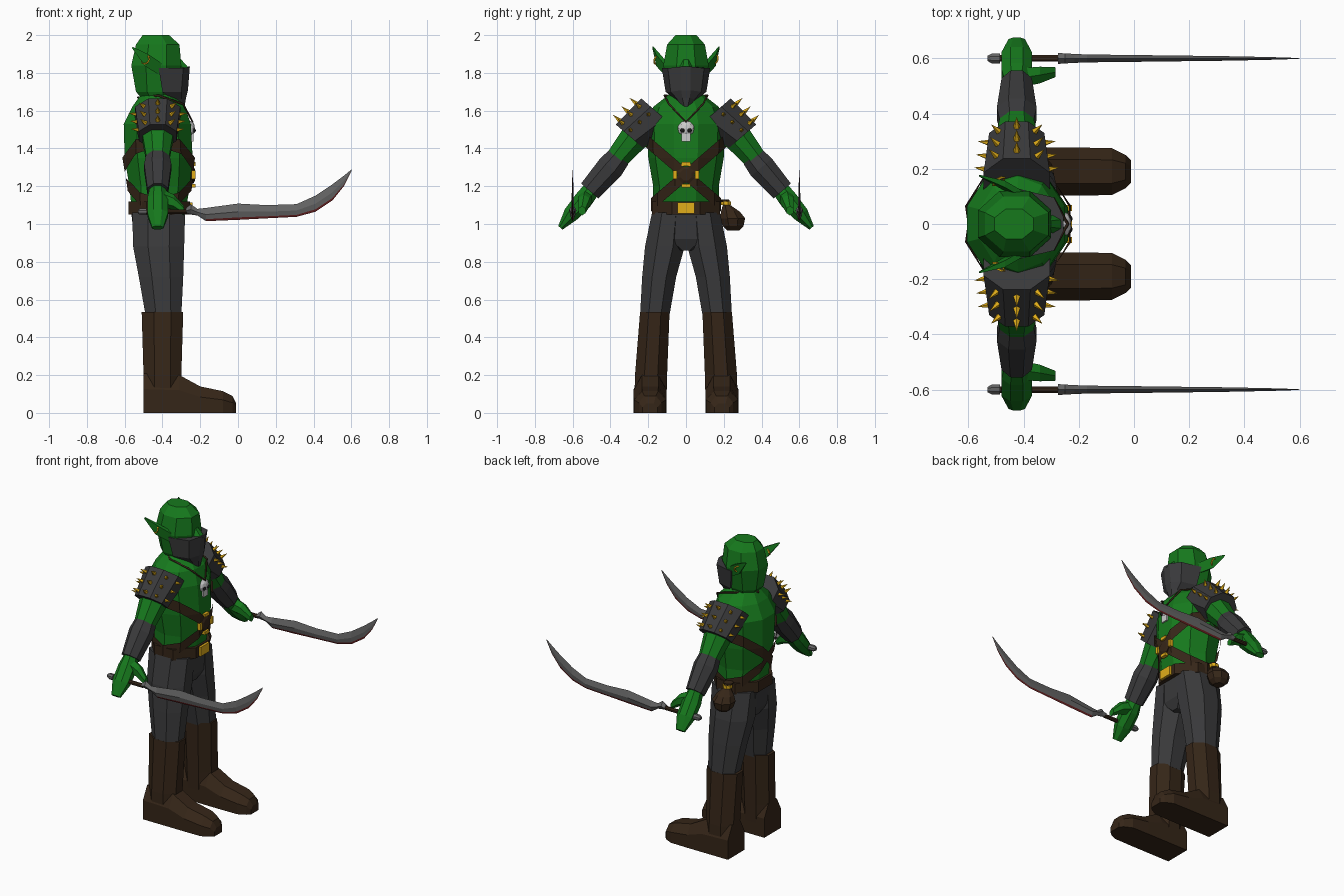
import bpy, bmesh
from math import sin, cos, pi, radians
from mathutils import Vector as V, Matrix

if "Cube" in bpy.data.objects:
    bpy.data.objects.remove(bpy.data.objects["Cube"])

def material(name, r, g, b):
    m = bpy.data.materials.new(name)
    m.diffuse_color = (r, g, b, 1)
    m.use_nodes = True
    m.node_tree.nodes["Principled BSDF"].inputs["Base Color"].default_value = m.diffuse_color
    return m

GREEN = material("green_skin", .008, .19, .012)
CLOTH = material("dark_cloth", .042, .042, .044)
BROWN = material("brown_leather", .036, .019, .009)
GOLD = material("gold", .75, .42, .01)
STEEL = material("steel", .13, .13, .13)
RED = material("red_edge", .14, .015, .015)
BONE = material("bone", .65, .65, .65)
BLACK = material("black", .01, .01, .01)
X, Y, Z = V((1, 0, 0)), V((0, 1, 0)), V((0, 0, 1))
CX = -.425

def finish(name, bm, mat):
    bmesh.ops.recalc_face_normals(bm, faces=bm.faces)
    me = bpy.data.meshes.new(name)
    bm.to_mesh(me)
    bm.free()
    me.materials.append(mat)
    ob = bpy.data.objects.new(name, me)
    bpy.context.collection.objects.link(ob)
    return ob

def ring(c, u, v, a, b, n=8):
    # polygon whose flats touch the given half sizes
    k = 1 / cos(pi / n)
    return [V(c) + u * (a * k * cos(t)) + v * (b * k * sin(t))
            for t in [(i + .5) * 2 * pi / n for i in range(n)]]

def level(z, x0, x1, w, y=0, e=0, n=8):
    return ring(((x0 + x1) / 2, y, z), X, Y, (x1 - x0) / 2 + e, w + e, n)

def loft_bm(rings):
    bm = bmesh.new()
    rs = [[bm.verts.new(p) for p in r] for r in rings]
    n = len(rs[0])
    for a, b in zip(rs, rs[1:]):
        for i in range(n):
            bm.faces.new((a[i], a[(i + 1) % n], b[(i + 1) % n], b[i]))
    bm.faces.new(rs[0])
    bm.faces.new(rs[-1])
    return bm

def loft(name, rings, mat):
    return finish(name, loft_bm(rings), mat)

def box(name, c, size, mat, rot=0):
    bm = bmesh.new()
    bmesh.ops.create_cube(bm, size=1, matrix=Matrix.Translation(c) @ Matrix.Rotation(rot, 4, 'X') @ Matrix.Diagonal((*size, 1)))
    return finish(name, bm, mat)

def ball(name, c, size, mat):
    bm = bmesh.new()
    bmesh.ops.create_icosphere(bm, subdivisions=2, radius=1, matrix=Matrix.Translation(c) @ Matrix.Diagonal((*size, 1)))
    return finish(name, bm, mat)

# torso
TORSO = [(1.05, -.56, -.28, .165), (1.2, -.575, -.255, .165), (1.35, -.60, -.24, .19),
         (1.53, -.605, -.25, .2), (1.62, -.56, -.28, .165), (1.69, -.51, -.34, .08)]
loft("torso", [level(*r, n=10) for r in TORSO], GREEN)

# crossed straps cut from a slightly larger torso
for s in (1, -1):
    bm = loft_bm([level(*r, e=.012, n=10) for r in TORSO])
    nrm = V((0, s * .65, .76))
    for d in (1, -1):
        bmesh.ops.bisect_plane(bm, geom=bm.verts[:] + bm.edges[:] + bm.faces[:],
                               plane_co=V((0, 0, 1.26)) + nrm * .027 * d, plane_no=nrm * d, clear_outer=True)
    finish("chest_strap", bm, BROWN)
loft("strap_boss", [ring((x, 0, 1.26), Y, Z, r, r) for x, r in ((-.26, .045), (-.235, .045), (-.228, .03))], BROWN)
for i in range(4):
    a = i * pi / 2
    box("boss_stud", (-.236, .058 * cos(a), 1.26 + .058 * sin(a)), (.022, .02, .045), GOLD, a)

# belt and buckle
loft("belt", [level(z, -.58, -.255, .18) for z in (1.05, 1.12)], BROWN)
box("buckle", (-.255, 0, 1.085), (.03, .09, .06), GOLD)

# pouch
loft("pouch", [ring((-.45, y, z), X, Y, r, r) for z, y, r in
     ((.965, .25, .03), (.99, .25, .055), (1.03, .247, .066), (1.065, .235, .05), (1.1, .215, .02), (1.13, .2, .028))], BROWN)
loft("pouch_tie", [ring((-.45, .21, z), X, Y, .027, .027) for z in (1.1, 1.12)], GOLD)

# hips
loft("hips", [level(.86, -.52, -.32, .05), level(.92, -.55, -.29, .2), level(1.06, -.565, -.28, .172)], CLOTH)

# head
loft("head", [level(1.63, -.48, -.36, .06), level(1.70, -.54, -.34, .095), level(1.84, -.565, -.30, .12),
              level(1.95, -.54, -.31, .1), level(2.0, -.505, -.365, .055)], GREEN)
loft("nose", [ring((-.32, 0, 1.87), X, Y, .02, .02, 6), ring((-.29, 0, 1.82), X, Y, .035, .03, 6)], GREEN)

# face mask
def mask_ring(z, back, side, cheek, front, tip):
    return [V((back, -side, z)), V((cheek, -side * .75, z)), V((front, -tip, z + .008)),
            V((front, tip, z + .008)), V((cheek, side * .75, z)), V((back, side, z))]
loft("mask", [mask_ring(1.825, -.42, .128, -.29, -.255, .025), mask_ring(1.70, -.40, .108, -.3, -.265, .025),
              mask_ring(1.66, -.35, .06, -.30, -.275, .02), mask_ring(1.60, -.31, .012, -.295, -.285, .006)], CLOTH)

# necklace and skull
cu = bpy.data.curves.new("necklace", 'CURVE')
cu.dimensions = '3D'
cu.bevel_depth, cu.bevel_resolution = .006, 0
sp = cu.splines.new('POLY')
pts = [(-.24, 0, 1.54), (-.29, .09, 1.635), (-.42, .115, 1.68), (-.53, 0, 1.67),
       (-.42, -.115, 1.68), (-.29, -.09, 1.635)]
sp.points.add(len(pts) - 1)
for p, c in zip(sp.points, pts):
    p.co = (*c, 1)
sp.use_cyclic_u = True
cu.materials.append(BROWN)
bpy.context.collection.objects.link(bpy.data.objects.new("necklace", cu))
ball("skull", (-.255, 0, 1.505), (.028, .046, .042), BONE)
box("skull_jaw", (-.25, 0, 1.458), (.03, .045, .042), BONE)
for s in (1, -1):
    ball("skull_eye", (-.232, s * .019, 1.495), (.009, .012, .012), BLACK)

# sword outline: x, upper z, lower z
BLADE = [(-.275, 1.085, 1.055), (-.25, 1.105, 1.05), (-.215, 1.08, 1.045), (-.17, 1.085, 1.015),
         (0, 1.108, 1.022), (.15, 1.10, 1.03), (.31, 1.105, 1.038), (.41, 1.15, 1.065),
         (.5, 1.21, 1.125), (.56, 1.255, 1.2), (.6, 1.288, 1.28)]

for s in (1, -1):
    # leg
    loft("trouser_leg", [level(.52, -.49, -.30, .078, s * .165), level(.72, -.525, -.29, .09, s * .142),
                         level(.88, -.555, -.285, .105, s * .112), level(1.06, -.56, -.28, .09, s * .09)], CLOTH)
    # boot
    loft("boot_shaft", [level(0, -.50, -.30, .085, s * .19), level(.2, -.50, -.30, .085, s * .185),
                        level(.535, -.51, -.29, .078, s * .165)], BROWN)
    loft("boot_foot", [[V((x, s * .19 + w * p, h * q)) for p, q in
                        ((-1, 0), (-1, .6), (-.5, 1), (.5, 1), (1, .6), (1, 0))]
                       for x, w, h in ((-.5, .087, .21), (-.31, .087, .2), (-.2, .087, .14), (-.08, .085, .115),
                                       (-.03, .06, .09), (-.01, .04, .05))], BROWN)
    # arm
    out = V((0, s * .757, .65))
    def arm(y, z, a, b):
        return ring((CX, s * y, z), X, out, a, b)
    loft("upper_arm", [arm(.15, 1.56, .09, .1), arm(.28, 1.45, .08, .075), arm(.37, 1.34, .06, .06)], GREEN)
    loft("bracer", [arm(.352, 1.358, .06, .062), arm(.40, 1.3, .072, .072), arm(.51, 1.175, .055, .06)], CLOTH)
    loft("hand", [arm(.495, 1.19, .04, .045), arm(.545, 1.125, .055, .05), arm(.61, 1.05, .055, .042),
                  arm(.665, .98, .03, .015)], GREEN)
    loft("thumb", [ring((x, s * y, z), Y, Z, r, r * 1.2, 6) for x, y, z, r in
                   ((-.41, .53, 1.14, .035), (-.34, .54, 1.115, .03), (-.285, .55, 1.07, .018))], GREEN)
    # shoulder pad
    p0, p1 = V((CX, s * .15, 1.59)), V((CX, s * .30, 1.465))
    loft("shoulder_pad", [ring(p0.lerp(p1, t), X, out, .12 - .02 * t, .115 - .02 * t) for t in (0, .5, 1)], CLOTH)
    bm = bmesh.new()
    for t in (.2, .52, .85):
        for deg in (-78, -40, 0, 40, 78):
            d = X * sin(radians(deg)) + out * cos(radians(deg))
            pos = p0.lerp(p1, t) + d * (.137 - .02 * t)
            bmesh.ops.create_cone(bm, segments=5, radius1=.014, radius2=0, depth=.05, cap_ends=True,
                                  matrix=Matrix.Translation(pos) @ Z.rotation_difference(d).to_matrix().to_4x4())
    finish("pad_spikes", bm, GOLD)
    # ear and earring
    loft("ear", [ring((x, s * y, z), (Z + X * .4).normalized(), Y, a, b, 4) for x, y, z, a, b in
                 ((-.41, .105, 1.82, .03, .012), (-.48, .145, 1.865, .032, .012), (-.56, .175, 1.935, .004, .003))], GREEN)
    bpy.ops.mesh.primitive_torus_add(location=(-.49, s * .155, 1.87), rotation=(radians(70), 0, s * .6),
                                     major_radius=.024, minor_radius=.005, major_segments=8, minor_segments=4)
    bpy.context.object.name = "earring"
    bpy.context.object.data.materials.append(GOLD)
    # sword
    sy = s * .6
    steel, edge = [], []
    for i, (x, u, l) in enumerate(BLADE):
        t = .02 * (1 - i / 10.5)
        m, q = (u + l) / 2, l + (u - l) * .15
        steel.append([V((x, sy, u)), V((x, sy + t, m)), V((x, sy + t * .4, q)), V((x, sy - t * .4, q)), V((x, sy - t, m))])
        edge.append([V((x, sy + t * .4, q)), V((x, sy, l)), V((x, sy - t * .4, q))])
    loft("sword_blade", steel, STEEL)
    loft("sword_edge", edge[3:], RED)
    loft("sword_guard_edge", edge[:4], STEEL)
    loft("sword_grip", [ring((x, sy, 1.065), Y, Z, .012, .012) for x in (-.49, -.27)], BROWN)
    loft("sword_pommel", [ring((x, sy, 1.065), Y, Z, r, r) for x, r in ((-.53, .01), (-.515, .018), (-.485, .018))], STEEL)
